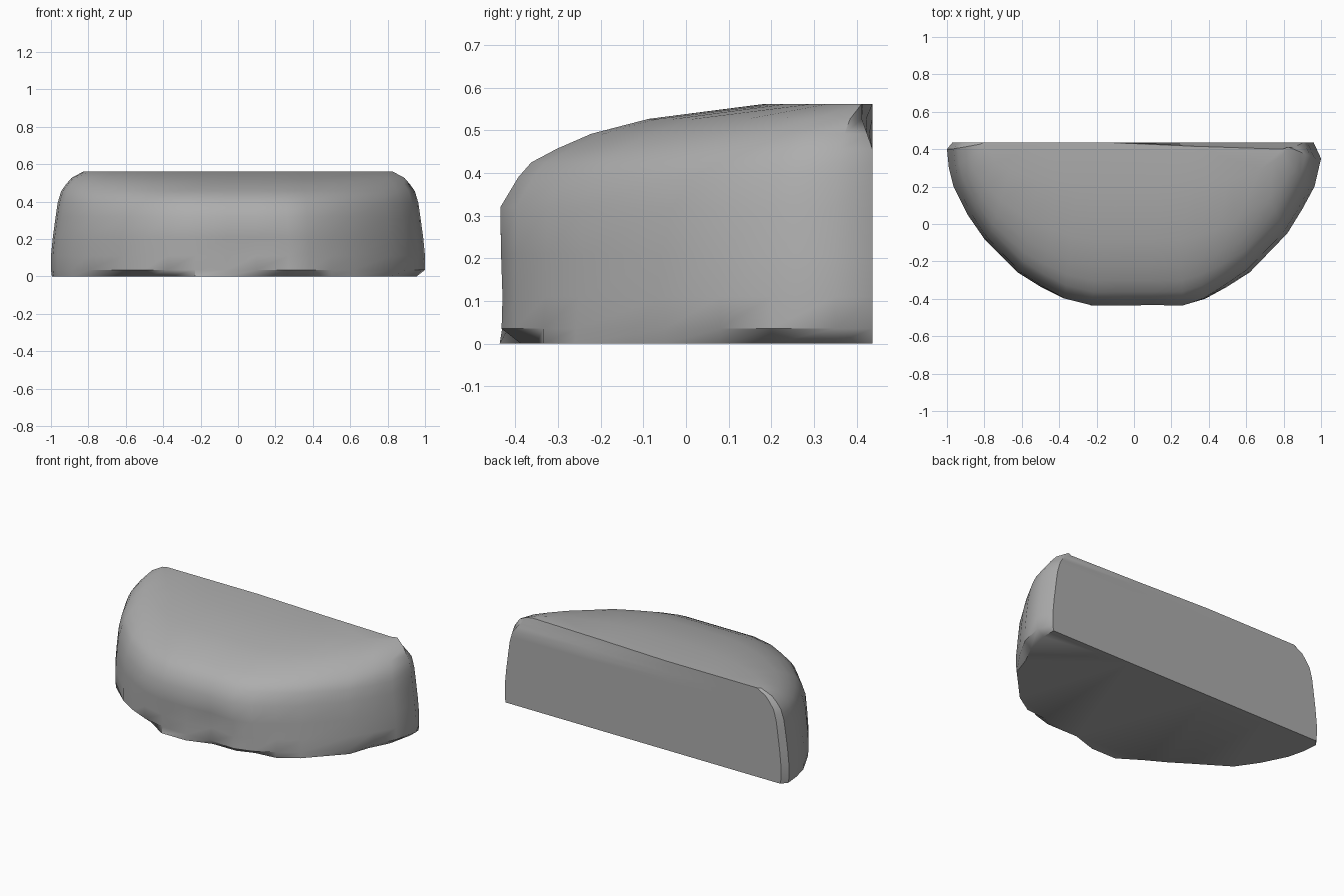
import bpy
import bmesh

cube = bpy.data.objects.get("Cube")
if cube:
    bpy.data.objects.remove(cube, do_unlink=True)

BACK = 0.437

# Curved footprint, from the back corner at -x round the front to +x
FRONT = [(-0.97, BACK), (-1, 0.4), (-0.99, 0.3), (-0.965, 0.2), (-0.89, 0.05),
         (-0.8, -0.08), (-0.62, -0.26), (-0.5, -0.335), (-0.38, -0.4),
         (-0.23, -0.437), (-0.06, -0.437), (0.1, -0.437), (0.27, -0.437),
         (0.38, -0.4), (0.5, -0.335), (0.62, -0.26), (0.82, -0.05),
         (0.9, 0.08), (0.965, 0.2), (1, 0.35), (0.96, BACK)]
# Straight back edge, returning to -x
OUTLINE = FRONT + [(0.4, BACK), (-0.2, BACK), (-0.6, BACK)]

# Height, width scale and depth scale of each layer
LAYERS = [(0, 0.995, 1), (0.035, 1, 1), (0.11, 1, 1), (0.21, 0.99, 1),
          (0.32, 0.975, 0.998), (0.39, 0.965, 0.95), (0.425, 0.955, 0.915),
          (0.457, 0.945, 0.846), (0.492, 0.92, 0.754),
          (0.527, 0.89, 0.6), (0.562, 0.825, 0.29)]

# Shallow hollows in the front face: x, z, reach, depth
HOLLOWS = [(0.1, 0.11, 0.22, 0.03), (-0.3, 0.06, 0.2, 0.02), (0.62, 0.25, 0.25, 0.02)]


def layer_point(x, y, z, sx, sy):
    px, py = x * sx, BACK - (BACK - y) * sy
    # Undercut chips along the lower edge
    if z == 0 and y < 0.4:
        if -0.75 < x < -0.3 or 0.05 < x < 0.45 or x > 0.85:
            px, py = px * 0.96, py + 0.05 * (y < 0)
    # Wedge worn off the back top edge, widening towards +x
    if z > 0.46 and y == BACK and x > -0.2:
        py -= 0.037 * min(1, (x + 0.2) / 1.02) * (z - 0.457) / 0.105
    # Hollows
    if y < 0 and z > 0:
        for hx, hz, reach, depth in HOLLOWS:
            d = ((px - hx) ** 2 + (z - hz) ** 2) ** 0.5 / reach
            if d < 1:
                py += depth * (1 - d)
    return px, py, z


# Stone body lofted through the layers
bm = bmesh.new()
rings = [[bm.verts.new(layer_point(x, y, *layer)) for x, y in OUTLINE]
         for layer in LAYERS]
n = len(OUTLINE)
for low, high in zip(rings, rings[1:]):
    for i in range(n):
        j = (i + 1) % n
        bm.faces.new((low[i], low[j], high[j], high[i]))
bm.faces.new(rings[0])
bm.faces.new(rings[-1])
bmesh.ops.triangulate(bm, faces=[f for f in bm.faces if len(f.verts) > 4])
bmesh.ops.recalc_face_normals(bm, faces=bm.faces)

mesh = bpy.data.meshes.new("half_round_stone")
bm.to_mesh(mesh)
bm.free()
stone = bpy.data.objects.new("half_round_stone", mesh)
bpy.context.collection.objects.link(stone)

# Stone colour
grey = bpy.data.materials.new("stone_grey")
grey.use_nodes = True
colour = (0.42, 0.42, 0.42, 1)
grey.diffuse_color = colour
grey.node_tree.nodes["Principled BSDF"].inputs["Base Color"].default_value = colour
mesh.materials.append(grey)

# Smooth weathered front, crisp base and back
bpy.ops.object.select_all(action="DESELECT")
stone.select_set(True)
bpy.context.view_layer.objects.active = stone
bpy.ops.object.shade_smooth_by_angle(angle=0.7)
